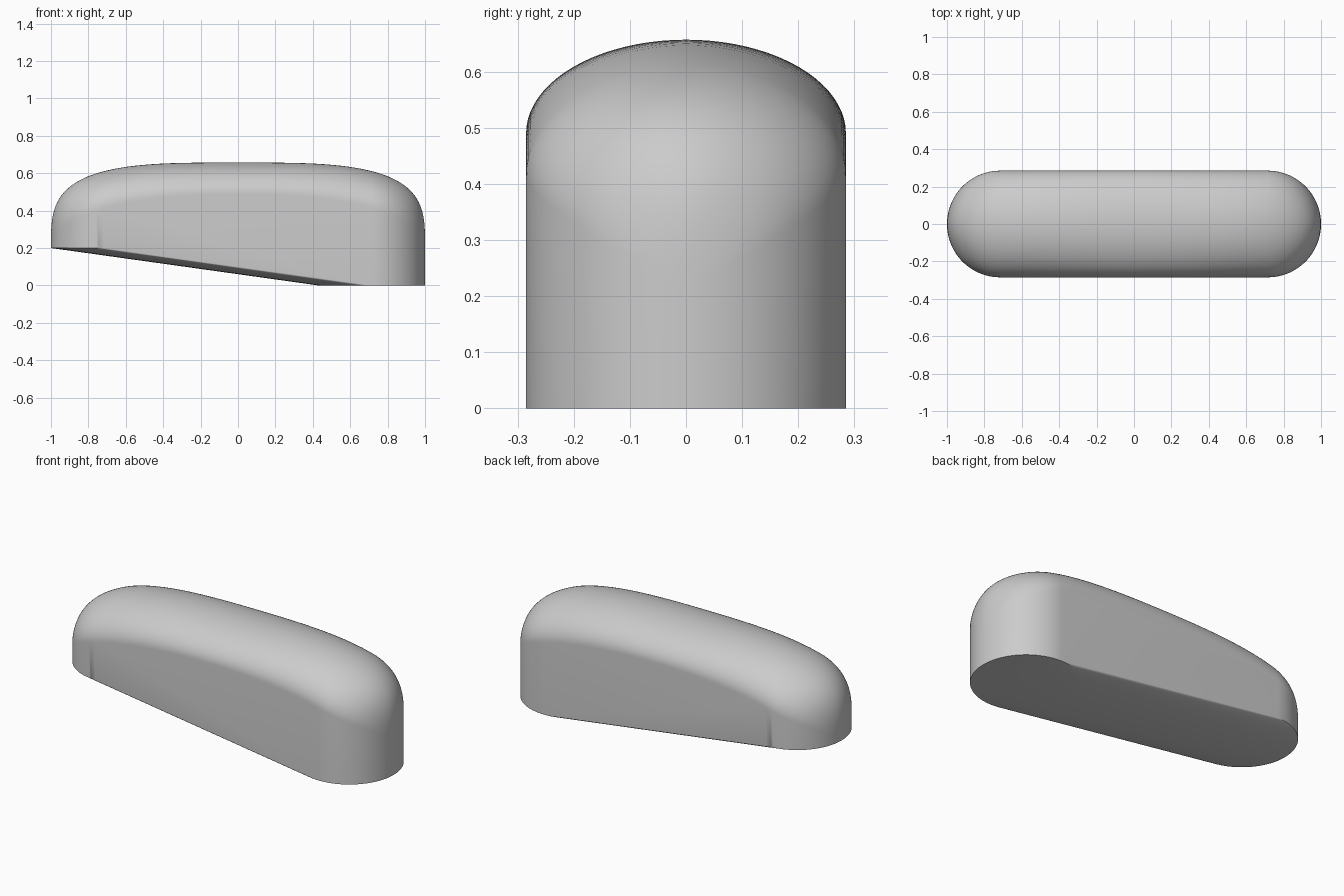
import bpy, bmesh, math

cube = bpy.data.objects.get("Cube")
if cube:
    bpy.data.objects.remove(cube)

R = 0.285            # end cap radius
C = 1 - R            # end cap centre
LIFT = 0.2           # height of the raised end
CAP, MID, ACROSS = 32, 24, 40


def arch(x, height, power):
    """Height of a superelliptic arch spanning x = -1..1."""
    return LIFT + height * max(0, 1 - abs(x) ** power) ** (1 / power)


def top_point(x, t):
    """Point on the domed top; t runs 0..1 from the front rim to the back rim."""
    w = math.sqrt(max(0, R * R - max(0, abs(x) - C) ** 2))
    a = math.pi * t
    rim, crown = arch(x, 0.29, 2.2), arch(x, 0.457, 3.5)
    return (x, -w * math.cos(a), rim + (crown - rim) * math.sin(a))


bm = bmesh.new()


def strip(row_a, row_b):
    for i in range(len(row_a) - 1):
        bm.faces.new([bm.verts.new(p) for p in
                      (row_a[i], row_a[i + 1], row_b[i + 1], row_b[i])])


# Domed top, lofted along the length
cap_xs = [C + R * math.sin(math.pi / 2 * i / CAP) for i in range(CAP + 1)]
mid_xs = [-C + 2 * C * i / MID for i in range(1, MID)]
xs = [-x for x in reversed(cap_xs)] + mid_xs + cap_xs
rows = [[top_point(x, j / ACROSS) for j in range(ACROSS + 1)] for x in xs]
for a, b in zip(rows, rows[1:]):
    strip(a, b)

# Rounded end walls
angles = [math.pi * (i / (2 * CAP) - 0.5) for i in range(2 * CAP + 1)]
ends = {}
for side, z in ((-1, LIFT), (1, 0)):
    base = [(side * (C + R * math.cos(a)), R * math.sin(a), z) for a in angles]
    rim = [top_point(p[0], 0 if p[1] < 0 else 1) for p in base]
    strip(base, rim)
    ends[side] = base

# Flat long sides
for t, y in ((0, -R), (1, R)):
    loop = [(-C, y, LIFT), (C, y, 0)]
    loop += [top_point(x, t) for x in [C] + mid_xs[::-1] + [-C]]
    bm.faces.new([bm.verts.new(p) for p in loop])

# Sloping underside running into a round flat foot
foot = [(C - R * math.cos(a), R * math.sin(a), 0) for a in angles]
strip(ends[-1], foot)
strip(foot, ends[1])

bmesh.ops.remove_doubles(bm, verts=bm.verts, dist=0.0001)
bmesh.ops.dissolve_degenerate(bm, edges=bm.edges, dist=0.00005)
bmesh.ops.recalc_face_normals(bm, faces=bm.faces)

mesh = bpy.data.meshes.new("rounded_body")
bm.to_mesh(mesh)
bm.free()
body = bpy.data.objects.new("rounded_body", mesh)
bpy.context.collection.objects.link(body)

# Plain grey finish
grey = bpy.data.materials.new("light_grey")
grey.use_nodes = True
color = (0.6, 0.6, 0.6, 1)
grey.diffuse_color = color
grey.node_tree.nodes["Principled BSDF"].inputs["Base Color"].default_value = color
mesh.materials.append(grey)

bpy.ops.object.select_all(action='DESELECT')
body.select_set(True)
bpy.context.view_layer.objects.active = body
bpy.ops.object.shade_smooth_by_angle()
